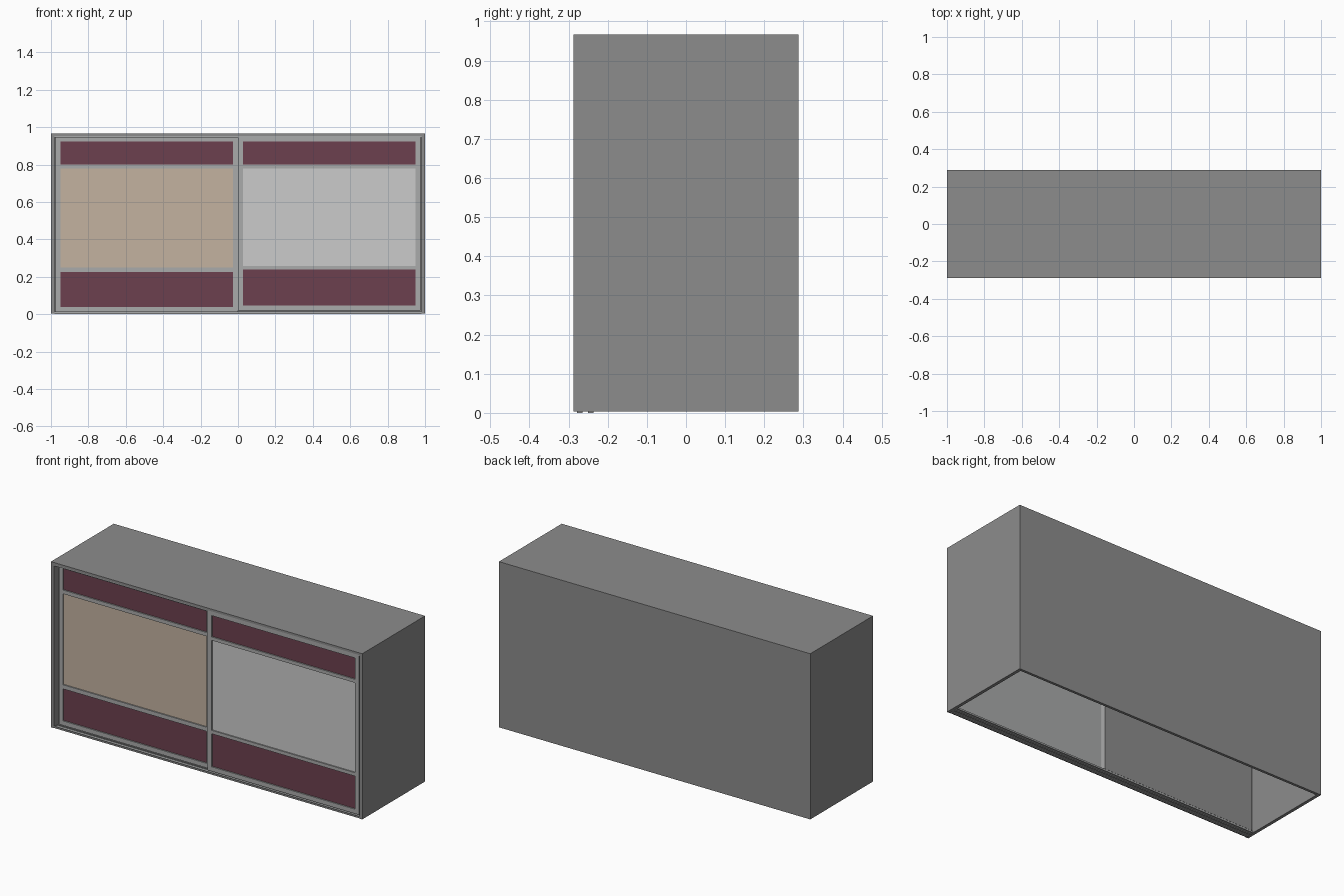
import bpy, bmesh

if "Cube" in bpy.data.objects:
    bpy.data.objects.remove(bpy.data.objects["Cube"])


def material(name, rgb):
    m = bpy.data.materials.new(name)
    m.diffuse_color = (*rgb, 1)
    m.use_nodes = True
    m.node_tree.nodes["Principled BSDF"].inputs["Base Color"].default_value = m.diffuse_color
    return m


PLUM = material("plum_glass", (0.15, 0.051, 0.078))
TAN = material("tan_panel", (0.546, 0.445, 0.351))
MIRROR = material("pale_mirror", (0.65, 0.65, 0.65))
ALU = material("frame_metal", (0.40, 0.405, 0.405))
GREY = material("carcass_grey", (0.265, 0.265, 0.265))


def boxes(name, spans, mat):
    """One object made of boxes given as (x0, x1, y0, y1, z0, z1)."""
    bm = bmesh.new()
    for x0, x1, y0, y1, z0, z1 in spans:
        vs = bmesh.ops.create_cube(bm, size=1)["verts"]
        for v in vs:
            v.co.x = x0 if v.co.x < 0 else x1
            v.co.y = y0 if v.co.y < 0 else y1
            v.co.z = z0 if v.co.z < 0 else z1
    me = bpy.data.meshes.new(name)
    bm.to_mesh(me)
    bm.free()
    ob = bpy.data.objects.new(name, me)
    bpy.context.collection.objects.link(ob)
    me.materials.append(mat)
    return ob


# Carcass: open at the bottom and the front
W, D, B, H, T = 1.0, 0.288, 0.004, 0.966, 0.018
TOP = H - 0.013
boxes("top_board", [(-W, W, -D, D, TOP, H)], GREY)
boxes("back_board", [(-W + T, W - T, D - 0.015, D, B, TOP)], GREY)
for side, s in (("left", -1), ("right", 1)):
    a, b = sorted((s * W, s * (W - T)))
    boxes(side + "_side_board", [(a, b, -D, D, B, TOP)], GREY)

# Sliding tracks: a plate with three ribs, at the floor and under the top
X = W - T
RIBS = (-0.284, -0.258, -0.232)
boxes("bottom_track", [(-X, X, -0.286, -0.228, B, 0.009)]
      + [(-X, X, y, y + 0.003, 0.009, 0.014) for y in RIBS], ALU)
boxes("top_track", [(-X, X, -0.286, -0.228, 0.951, TOP)]
      + [(-X, X, y, y + 0.003, 0.945, 0.951) for y in RIBS], ALU)
# Small feet carrying the track
boxes("track_feet", [(-X, X, y, y + 0.014, 0, B) for y in (-0.278, -0.250)], ALU)


def door(name, x0, x1, y, z0, z1, lower, upper, middle_mat, back_mat):
    """Framed door, front at y; lower and upper are the (z0, z1) of the cross rails."""
    e, d = 0.026, 0.020
    xi0, xi1 = x0 + e, x1 - e
    rails = [(z0, z0 + e), lower, upper, (z1 - e, z1)]
    boxes(name + "_frame",
          [(x0, xi0, y, y + d, z0, z1), (xi1, x1, y, y + d, z0, z1)]
          + [(xi0, xi1, y, y + d, a, b) for a, b in rails], ALU)
    # Three recessed panels between the rails
    parts = (("lower", PLUM), ("middle", middle_mat), ("upper", PLUM))
    for (part, mat), r0, r1 in zip(parts, rails, rails[1:]):
        boxes(f"{name}_{part}_panel",
              [(xi0, xi1, y + 0.007, y + 0.013, r0[1], r1[0])], mat)
    # Backing sheet
    boxes(name + "_backing", [(x0, x1, y + d, y + d + 0.002, z0, z1)], back_mat)


# Left door runs behind, right door in front
door("left_door", -0.976, 0.0, -0.250, 0.014, 0.950,
     (0.226, 0.250), (0.778, 0.800), TAN, GREY)
door("right_door", 0.0, 0.975, -0.280, 0.020, 0.950,
     (0.238, 0.258), (0.780, 0.800), MIRROR, ALU)
